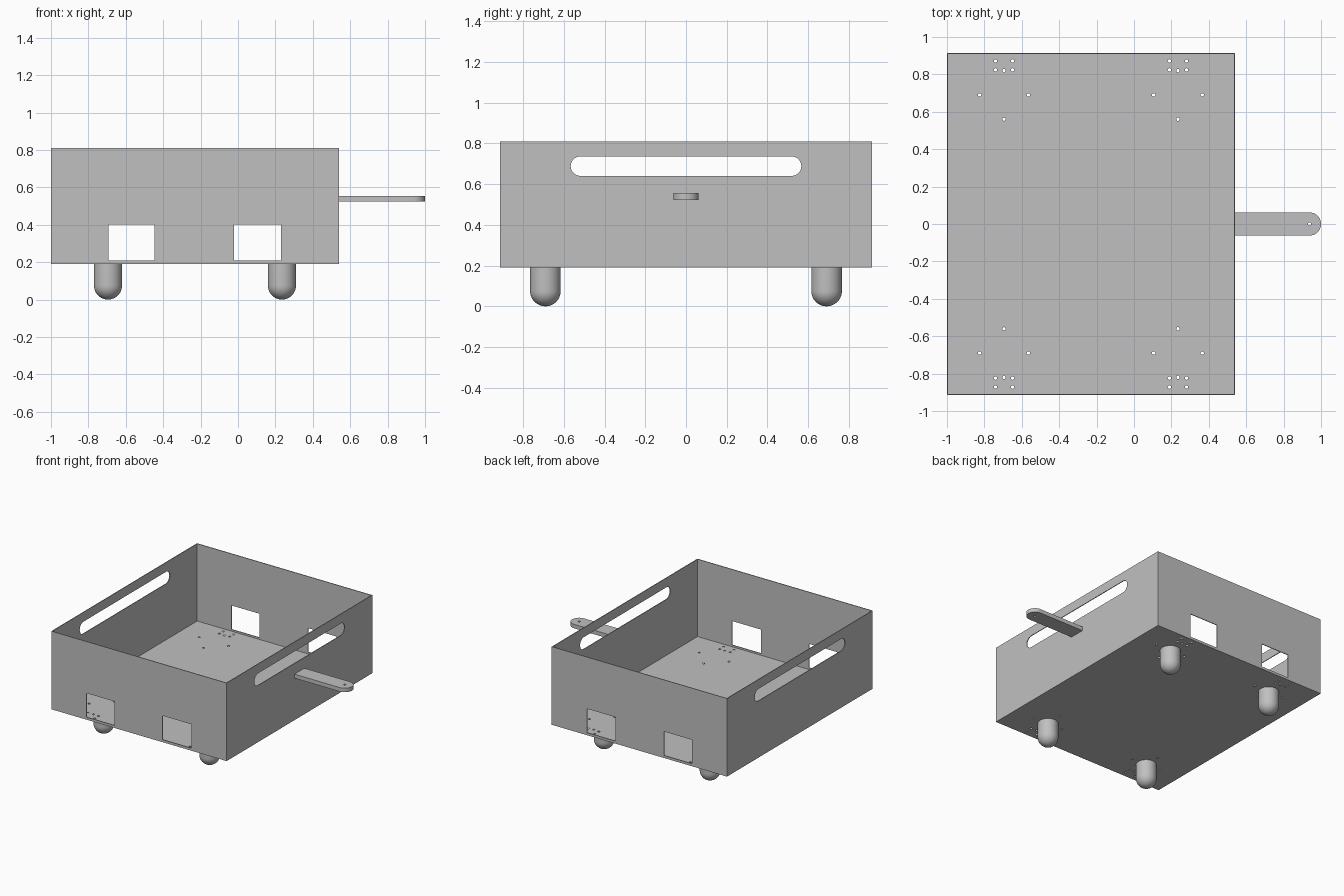
import bpy
import bmesh
from math import pi, cos, sin
from mathutils import Vector

if "Cube" in bpy.data.objects:
    bpy.data.objects.remove(bpy.data.objects["Cube"], do_unlink=True)

grey = bpy.data.materials.new("plain_grey")
grey.use_nodes = True
grey.diffuse_color = (0.53, 0.53, 0.53, 1)
grey.node_tree.nodes["Principled BSDF"].inputs["Base Color"].default_value = grey.diffuse_color

LEFT, RIGHT, DEPTH = -1.0, 0.54, 0.914
BOTTOM, TOP, WALL = 0.19, 0.81, 0.006
CASTER_X, CASTER_Y, CASTER_R = (-0.695, 0.235), 0.69, 0.075


def arc(cx, cy, r, start, end, steps):
    angles = [start + (end - start) * i / steps for i in range(steps + 1)]
    return [(cx + r * cos(a), cy + r * sin(a)) for a in angles]


def circle(cx, cy, r, sides=16):
    return arc(cx, cy, r, 0, 2 * pi, sides)[:-1]


def rect(x0, x1, y0, y1):
    return [(x0, y0), (x1, y0), (x1, y1), (x0, y1)]


def finish(name, bm):
    bmesh.ops.recalc_face_normals(bm, faces=bm.faces)
    mesh = bpy.data.meshes.new(name)
    bm.to_mesh(mesh)
    bm.free()
    mesh.materials.append(grey)
    obj = bpy.data.objects.new(name, mesh)
    bpy.context.collection.objects.link(obj)
    return obj


def activate(obj):
    bpy.ops.object.select_all(action="DESELECT")
    obj.select_set(True)
    bpy.context.view_layer.objects.active = obj


def prism(name, outlines, axis, low, high):
    """Extrude 2D outlines along one axis (0, 1 or 2)."""
    bm = bmesh.new()
    for outline in outlines:
        ring = []
        for u, v in outline:
            co = [u, v]
            co.insert(axis, low)
            ring.append(bm.verts.new(co))
        face = bm.faces.new(ring)
        out = bmesh.ops.extrude_face_region(bm, geom=[face])
        shift = Vector((0, 0, 0))
        shift[axis] = high - low
        moved = [g for g in out["geom"] if isinstance(g, bmesh.types.BMVert)]
        bmesh.ops.translate(bm, verts=moved, vec=shift)
    return finish(name, bm)


def cut(target, cutter):
    cutter.hide_render = True
    mod = target.modifiers.new("cut", "BOOLEAN")
    mod.operation, mod.solver, mod.object = "DIFFERENCE", "EXACT", cutter
    activate(target)
    bpy.ops.object.modifier_apply(modifier=mod.name)
    bpy.data.objects.remove(cutter, do_unlink=True)


# Open tray with thin walls
tray = prism("tray", [rect(LEFT, RIGHT, -DEPTH, DEPTH)], 2, BOTTOM, TOP)
inside = rect(LEFT + WALL, RIGHT - WALL, -DEPTH + WALL, DEPTH - WALL)
cut(tray, prism("cavity", [inside], 2, BOTTOM + WALL, TOP + 0.2))

# Square windows through the front and back walls
windows = [rect(-0.692, -0.446, 0.21, 0.40), rect(-0.021, 0.23, 0.21, 0.40)]
cut(tray, prism("window_cutter", windows, 1, -1.2, 1.2))

# Rounded grip slots through both side walls
slot = arc(0.518, 0.688, 0.048, -pi / 2, pi / 2, 16)
slot += arc(-0.518, 0.688, 0.048, pi / 2, 3 * pi / 2, 16)
cut(tray, prism("slot_cutter", [slot], 0, -1.3, 1.3))

# Screw holes in the floor around each caster
pattern = [(-0.13, 0), (0.13, 0), (0, -0.13), (0, 0.13)]
pattern += [(sx * 0.046, y) for sx in (-1, 1) for y in (0.134, 0.182)]
holes = [circle(cx + dx, side * (CASTER_Y + dy), 0.009)
         for cx in CASTER_X for side in (-1, 1) for dx, dy in pattern]
cut(tray, prism("screw_hole_cutter", holes, 2, BOTTOM - 0.1, BOTTOM + 0.1))

# Tow tongue with a rounded tip and a pin hole
outline = [(RIGHT - WALL / 2, -0.062)] + arc(0.938, 0, 0.062, -pi / 2, pi / 2, 24)
outline += [(RIGHT - WALL / 2, 0.062)]
tongue = prism("tow_tongue", [outline], 2, 0.523, 0.555)
cut(tongue, prism("pin_cutter", [circle(0.938, 0, 0.009)], 2, 0.4, 0.7))
activate(tongue)
bpy.ops.object.shade_smooth_by_angle(angle=pi / 6)

# Round-ended casters, turned from a profile
for x, end in zip(CASTER_X, ("right", "left")):
    for side, face in ((-1, "front"), (1, "back")):
        bm = bmesh.new()
        profile = [(0, BOTTOM), (CASTER_R, BOTTOM)]
        profile += arc(0, CASTER_R, CASTER_R, 0, -pi / 2, 12)
        verts = [bm.verts.new((r, 0, z)) for r, z in profile]
        edges = [bm.edges.new(pair) for pair in zip(verts, verts[1:])]
        bmesh.ops.spin(bm, geom=verts + edges, cent=(0, 0, 0), axis=(0, 0, 1),
                       angle=2 * pi, steps=40, use_duplicate=False)
        bmesh.ops.remove_doubles(bm, verts=bm.verts, dist=0.0001)
        caster = finish(f"{face}_{end}_caster", bm)
        caster.location = (x, side * CASTER_Y, 0)
        activate(caster)
        bpy.ops.object.shade_smooth_by_angle(angle=pi / 6)
